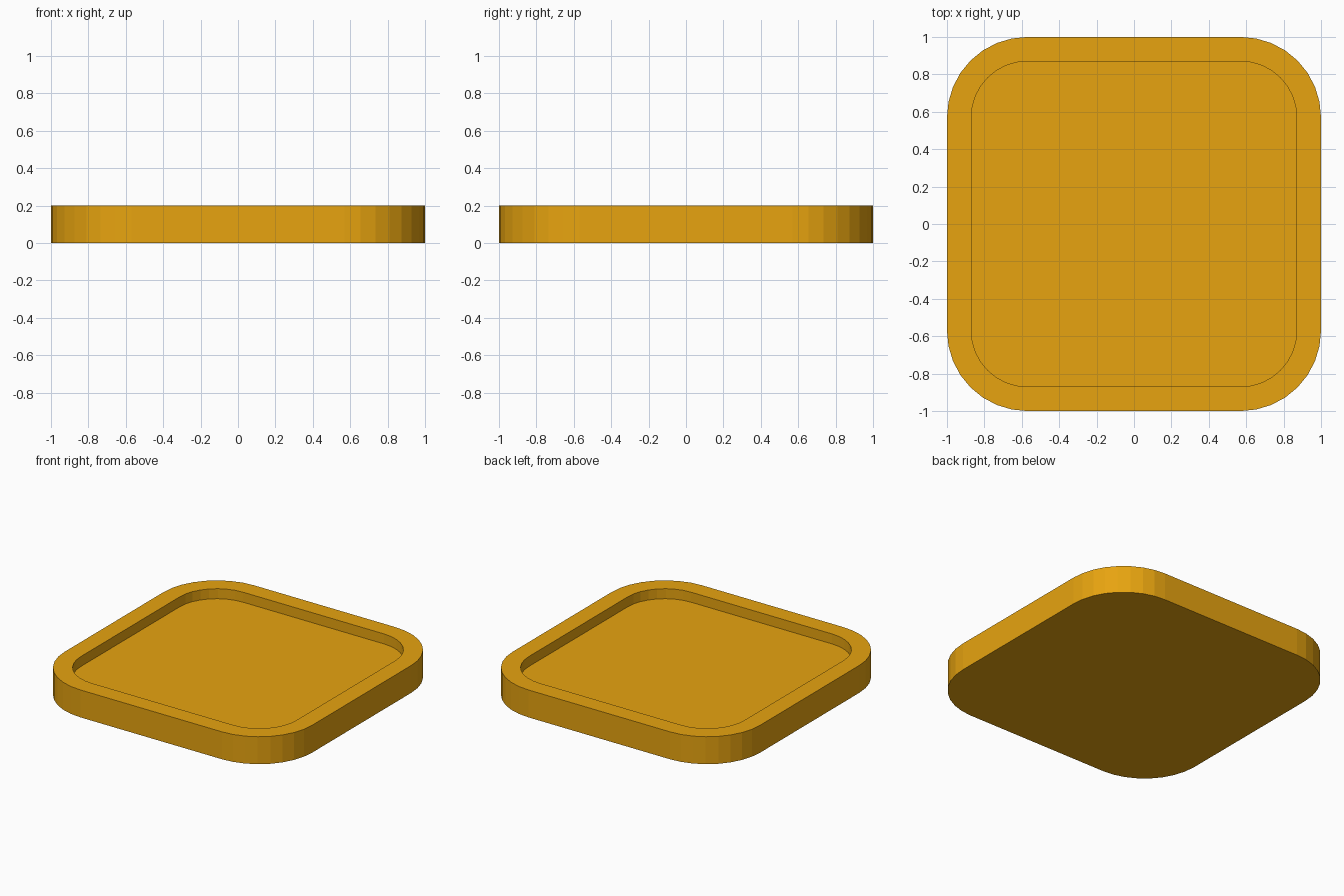
import bpy, bmesh
from math import sin, cos, pi

if "Cube" in bpy.data.objects:
    bpy.data.objects.remove(bpy.data.objects["Cube"])

CENTRE = 0.57      # corner arc centre, shared by the outer and inner outline
SEGS = 8           # flat faces per corner


def ring(bm, half, z):
    """Rounded-square loop of vertices at height z."""
    r = half - CENTRE
    verts = []
    for q, (sx, sy) in enumerate([(1, 1), (-1, 1), (-1, -1), (1, -1)]):
        for i in range(SEGS + 1):
            a = (q + i / SEGS) * pi / 2
            verts.append(bm.verts.new((sx * CENTRE + r * cos(a),
                                       sy * CENTRE + r * sin(a), z)))
    return verts


bm = bmesh.new()
# Section from underside, up the outer wall, across the rim, down to the floor
loops = [ring(bm, half, z) for half, z in
         [(1.0, 0.0), (1.0, 0.2), (0.87, 0.2), (0.87, 0.127)]]
for lo, hi in zip(loops, loops[1:]):
    n = len(lo)
    for i in range(n):
        j = (i + 1) % n
        bm.faces.new((lo[i], lo[j], hi[j], hi[i]))
bm.faces.new(loops[0][::-1])   # underside
bm.faces.new(loops[-1])        # recessed floor

mesh = bpy.data.meshes.new("tray")
bm.to_mesh(mesh)
bm.free()
tray = bpy.data.objects.new("tray", mesh)
bpy.context.collection.objects.link(tray)

# Amber finish
mat = bpy.data.materials.new("amber")
mat.diffuse_color = (0.80, 0.37, 0.005, 1)
mat.use_nodes = True
mat.node_tree.nodes["Principled BSDF"].inputs["Base Color"].default_value = mat.diffuse_color
mesh.materials.append(mat)
